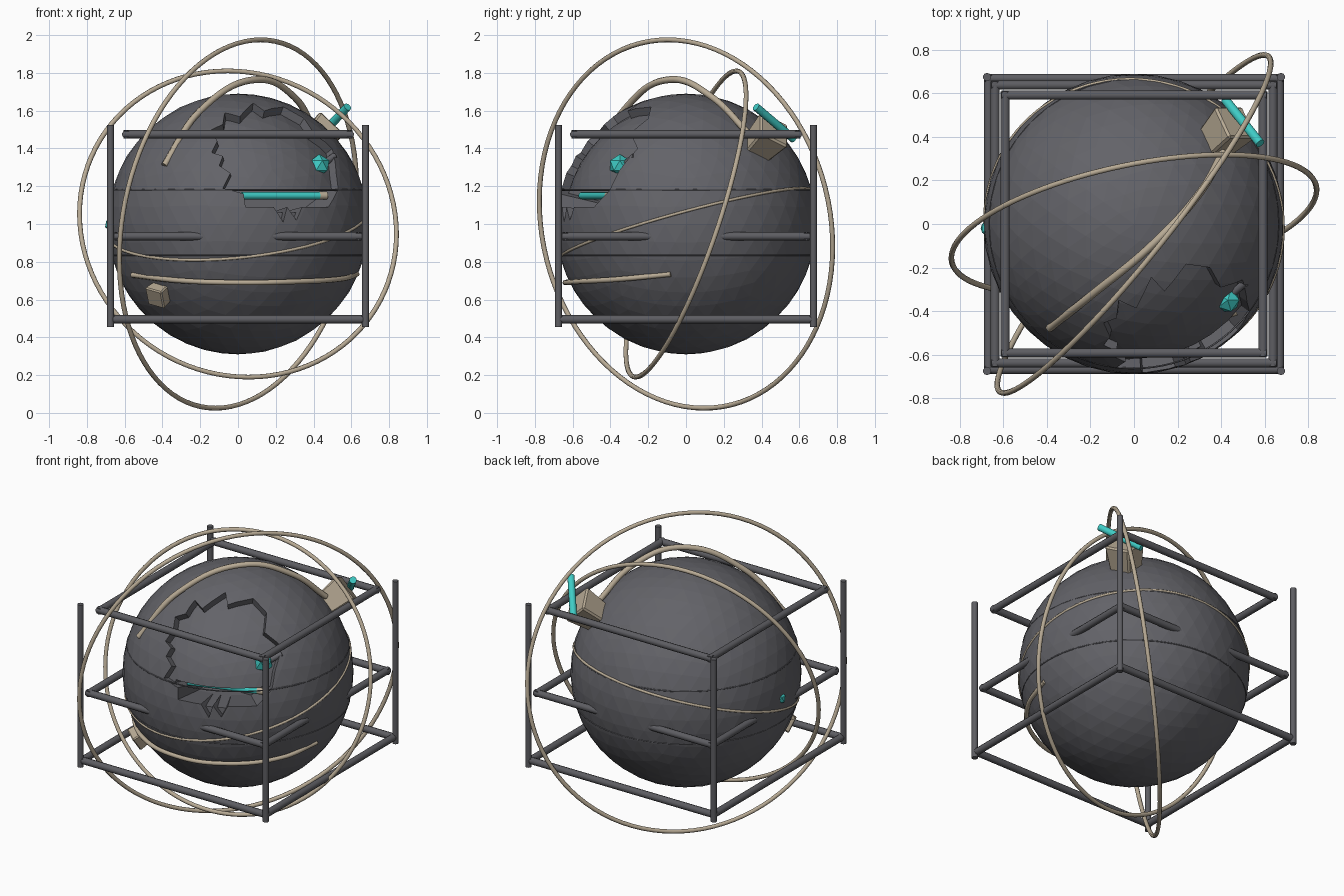
import bpy, bmesh, math
from mathutils import Vector, Matrix

if "Cube" in bpy.data.objects:
    bpy.data.objects.remove(bpy.data.objects["Cube"], do_unlink=True)

CENTER = Vector((0, 0, 1))
R = 0.69


def material(name, color):
    m = bpy.data.materials.new(name)
    m.use_nodes = True
    m.diffuse_color = (*color, 1)
    bsdf = next(n for n in m.node_tree.nodes if n.type == "BSDF_PRINCIPLED")
    bsdf.inputs["Base Color"].default_value = (*color, 1)
    return m


STONE = material("dark grey stone", (0.125, 0.125, 0.14))
IRON = material("dark iron", (0.11, 0.11, 0.122))
BRASS = material("pale tan metal", (0.48, 0.405, 0.30))
TEAL = material("glowing teal", (0.05, 0.60, 0.56))


def finish(bm, name, mat, smooth=False):
    bmesh.ops.recalc_face_normals(bm, faces=bm.faces)
    mesh = bpy.data.meshes.new(name)
    bm.to_mesh(mesh)
    bm.free()
    mesh.materials.append(mat)
    for p in mesh.polygons:
        p.use_smooth = smooth
    ob = bpy.data.objects.new(name, mesh)
    bpy.context.collection.objects.link(ob)
    if smooth:
        bpy.ops.object.select_all(action="DESELECT")
        ob.select_set(True)
        bpy.context.view_layer.objects.active = ob
        bpy.ops.object.shade_smooth_by_angle(angle=math.radians(50))
    return ob


def ball(name, center, radius, level, mat):
    bm = bmesh.new()
    bmesh.ops.create_icosphere(bm, subdivisions=level, radius=radius,
                               matrix=Matrix.Translation(center))
    return finish(bm, name, mat)


def add_rod(bm, a, b, radius):
    a, b = Vector(a), Vector(b)
    rot = (b - a).to_track_quat("Z", "Y").to_matrix().to_4x4()
    bmesh.ops.create_cone(bm, cap_ends=True, segments=10, radius1=radius, radius2=radius,
                          depth=(b - a).length, matrix=Matrix.Translation((a + b) / 2) @ rot)


def rod(name, a, b, radius, mat):
    bm = bmesh.new()
    add_rod(bm, a, b, radius)
    return finish(bm, name, mat, True)


def square_frame(name, half, z, radius):
    bm = bmesh.new()
    reach = half + radius * 0.7
    for s in (-1, 1):
        add_rod(bm, (-reach, s * half, z), (reach, s * half, z), radius)
        add_rod(bm, (s * half, -reach, z), (s * half, reach, z), radius)
    return finish(bm, name, IRON, True)


def hoop(name, center, normal, radius, tube, mat, segments=96, sides=8):
    rot = Vector(normal).to_track_quat("Z", "Y").to_matrix().to_4x4()
    bm = bmesh.new()
    rows = []
    for i in range(segments):
        a = math.tau * i / segments
        row = []
        for j in range(sides):
            b = math.tau * j / sides
            r = radius + tube * math.cos(b)
            row.append(bm.verts.new((r * math.cos(a), r * math.sin(a), tube * math.sin(b))))
        rows.append(row)
    for i in range(segments):
        p, q = rows[i], rows[(i + 1) % segments]
        for j in range(sides):
            k = (j + 1) % sides
            bm.faces.new((p[j], q[j], q[k], p[k]))
    bm.transform(Matrix.Translation(center) @ rot)
    return finish(bm, name, mat, True)


def cable(name, points, radius):
    cu = bpy.data.curves.new(name, "CURVE")
    cu.dimensions = "3D"
    cu.bevel_depth = radius
    cu.bevel_resolution = 2
    cu.use_fill_caps = True
    sp = cu.splines.new("BEZIER")
    sp.resolution_u = 10
    sp.bezier_points.add(len(points) - 1)
    for bp, co in zip(sp.bezier_points, points):
        bp.co = co
        bp.handle_left_type = bp.handle_right_type = "AUTO"
    cu.materials.append(BRASS)
    ob = bpy.data.objects.new(name, cu)
    bpy.context.collection.objects.link(ob)
    return ob


def block(name, center, size, along, taper):
    # Box pointing out of the sphere, narrower on its inner side
    out = (Vector(center) - CENTER).normalized()
    x = Vector(along)
    x = (x - out * x.dot(out)).normalized()
    frame = Matrix((x, out.cross(x), out)).transposed().to_4x4()
    bm = bmesh.new()
    bmesh.ops.create_cube(bm, size=size)
    for v in bm.verts:
        if v.co.z < 0:
            v.co.xy *= taper
    bmesh.ops.bevel(bm, geom=bm.edges[:], offset=size * 0.06, segments=1, affect="EDGES")
    bm.transform(Matrix.Translation(center) @ frame)
    return finish(bm, name, BRASS)


def cut(target, cutter):
    mod = target.modifiers.new("cut", "BOOLEAN")
    mod.operation = "DIFFERENCE"
    mod.solver = "EXACT"
    mod.object = cutter
    bpy.ops.object.select_all(action="DESELECT")
    target.select_set(True)
    bpy.context.view_layer.objects.active = target
    bpy.ops.object.modifier_apply(modifier=mod.name)
    bpy.data.objects.remove(cutter, do_unlink=True)


# Cracked outer shell: jagged outline (x, z) projected on the sphere and cut radially
shell = ball("outer_shell", CENTER, R, 4, STONE)
outline = [(-.08, 1.19), (-.04, 1.27), (-.10, 1.31), (-.08, 1.36), (-.14, 1.38), (-.11, 1.44),
           (-.14, 1.50), (-.08, 1.53), (-.07, 1.59), (.01, 1.57), (.08, 1.64), (.14, 1.60),
           (.24, 1.62), (.35, 1.56), (.40, 1.48), (.50, 1.40), (.52, 1.28), (.53, 1.18),
           (.48, 1.09), (.34, 1.09), (.31, 1.02), (.26, 1.09), (.24, 1.01), (.19, 1.09),
           (.04, 1.09), (.03, 1.16)]
axis = Vector((0.2, -0.56, 0.33)).normalized()
bm = bmesh.new()
rims = []
for level in (0.3, 1.0):
    rim = []
    for x, z in outline:
        d = Vector((x, -math.sqrt(R * R - x * x - (z - 1) ** 2), z - 1))
        rim.append(bm.verts.new(CENTER + d * (level / d.dot(axis))))
    bm.faces.new(rim)
    rims.append(rim)
for i in range(len(outline)):
    j = (i + 1) % len(outline)
    bm.faces.new((rims[0][i], rims[0][j], rims[1][j], rims[1][i]))
cut(shell, finish(bm, "crack_cutter", STONE))

# Inner core with a slot that holds a glowing strip
core = ball("inner_core", CENTER, 0.645, 4, STONE)
bm = bmesh.new()
bmesh.ops.create_cube(bm, size=1, matrix=Matrix.Translation((0.25, -0.58, 1.12))
                      @ Matrix.Diagonal((0.54, 0.5, 0.12, 1)))
cut(core, finish(bm, "slot_cutter", STONE))
rod("glow_strip", (0.02, -0.55, 1.15), (0.44, -0.41, 1.15), 0.02, TEAL)
rod("strip_end", (0.43, -0.413, 1.15), (0.47, -0.40, 1.15), 0.021, BRASS)

# Glowing crystals
ball("front_crystal", (0.43, -0.35, 1.31), 0.06, 1, TEAL)
rod("crystal_pin", (0.44, -0.33, 1.31), (0.51, -0.27, 1.36), 0.018, STONE)
ball("right_crystal", (-0.67, -0.02, 1.0), 0.038, 1, TEAL)

# Seams around the shell
for name, z in (("upper_seam", 1.18), ("lower_seam", 0.835)):
    hoop(name, (0, 0, z), (0, 0, 1), math.sqrt(R * R - (z - 1) ** 2) - 0.003, 0.004, STONE)

# Orbiting hoops and the thin one lying on the shell
hoop("tall_hoop", CENTER, (-0.771, 0.617, 0.155), 0.987, 0.013, BRASS)
hoop("wide_hoop", CENTER, (-0.193, 0.928, -0.318), 0.855, 0.013, BRASS)
hoop("shell_hoop", CENTER, (-0.1, -0.27, 1), 0.688, 0.008, BRASS)

# Cables emerging from the shell
cable("top_cable", [(-.39, -.48, 1.31), (-.2, -.33, 1.60), (.1, -.08, 1.765),
                    (.3, .14, 1.67), (.41, .33, 1.48)], 0.018)
cable("front_cable", [(-.56, -.31, .73), (-.3, -.56, .70), (0, -.64, .69),
                      (.3, -.57, .695), (.55, -.33, .71), (.63, -.08, .735)], 0.014)

# Clamp blocks and the glowing rod
rod_a, rod_b = Vector((0.42, 0.57, 1.45)), Vector((0.58, 0.37, 1.62))
block("upper_block", (0.42, 0.42, 1.45), 0.175, rod_b - rod_a, 0.8)
rod("glow_rod", rod_a, rod_b, 0.022, TEAL)
block("lower_block", (-0.41, -0.42, 0.635), 0.11, (1, 0, 0.2), 0.85)

# Cage of posts and square frames
for sx, side in ((1, "left"), (-1, "right")):
    for sy, end in ((-1, "front"), (1, "back")):
        rod(f"{end}_{side}_post", (sx * 0.675, sy * 0.675, 0.455),
            (sx * 0.675, sy * 0.675, 1.525), 0.019, IRON)
square_frame("upper_frame", 0.592, 1.475, 0.022)
square_frame("middle_frame", 0.638, 0.935, 0.022)
square_frame("lower_frame", 0.668, 0.495, 0.022)
